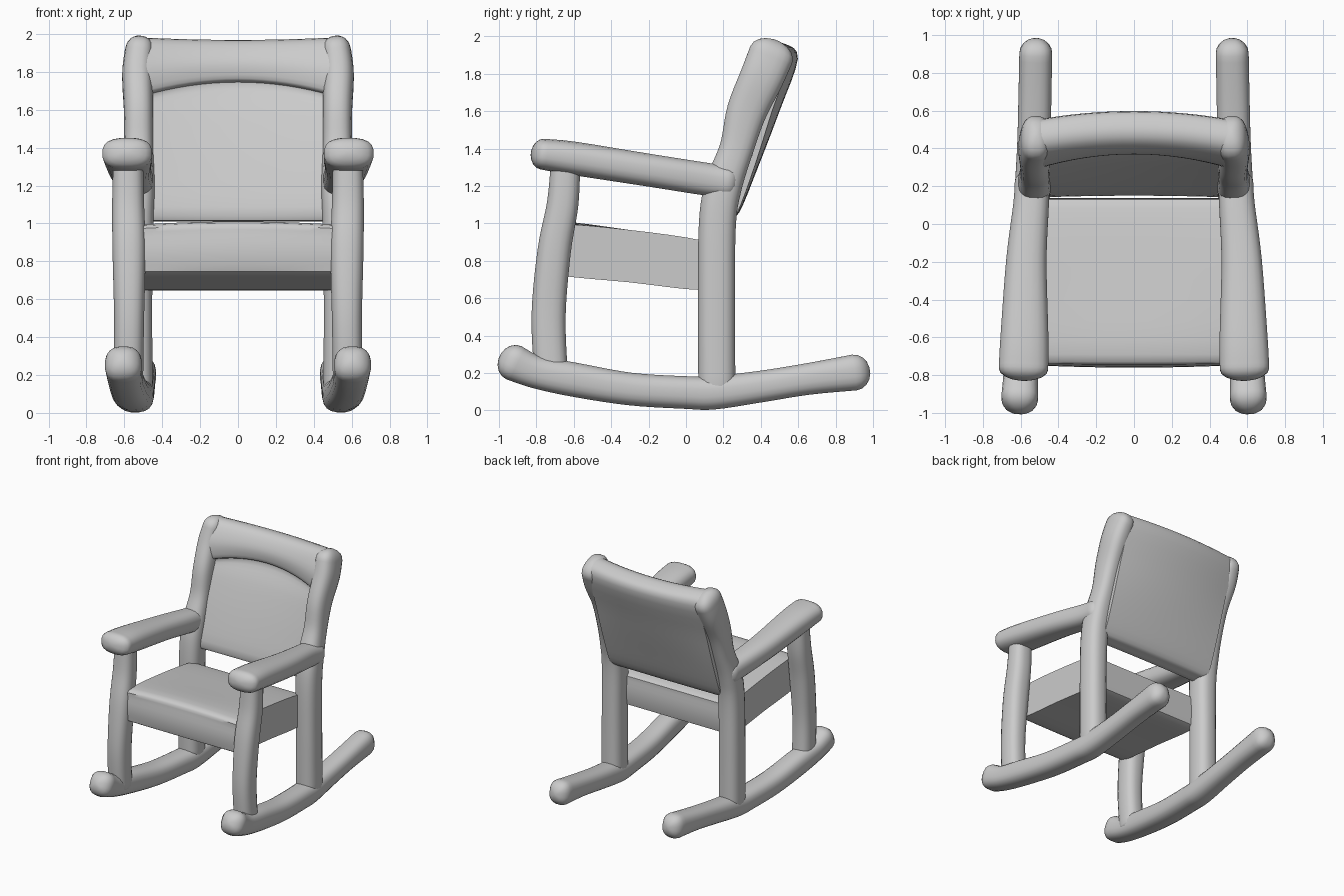
import bpy, bmesh, math
from mathutils import Vector

if "Cube" in bpy.data.objects:
    bpy.data.objects.remove(bpy.data.objects["Cube"])


def spline(pts, steps, closed=False):
    """Catmull-Rom resampling of tuples of any length."""
    n = len(pts)
    get = (lambda i: pts[i % n]) if closed else (lambda i: pts[max(0, min(n - 1, i))])
    out = []
    for i in range(n if closed else n - 1):
        a, b, c, d = (get(i + k) for k in (-1, 0, 1, 2))
        for s in range(steps):
            t = s / steps
            out.append([0.5 * (2*q + (r-p)*t + (2*p-5*q+4*r-w)*t*t + (3*q-p-3*r+w)*t**3)
                        for p, q, r, w in zip(a, b, c, d)])
    if not closed:
        out.append(list(pts[-1]))
    return out


def skin(name, rings, mirror=False):
    """Joins equal-sized rings into a closed, smooth object."""
    bm = bmesh.new()
    loops = [[bm.verts.new(p) for p in ring] for ring in rings]
    n = len(loops[0])
    for a, b in zip(loops, loops[1:]):
        for i in range(n):
            bm.faces.new((a[i], a[(i+1) % n], b[(i+1) % n], b[i]))
    bm.faces.new(loops[0])
    bm.faces.new(loops[-1])
    bmesh.ops.recalc_face_normals(bm, faces=bm.faces)
    mesh = bpy.data.meshes.new(name)
    bm.to_mesh(mesh)
    bm.free()
    ob = bpy.data.objects.new(name, mesh)
    bpy.context.collection.objects.link(ob)
    bpy.ops.object.select_all(action='DESELECT')
    ob.select_set(True)
    bpy.context.view_layer.objects.active = ob
    bpy.ops.object.shade_smooth_by_angle(angle=math.radians(40))
    if mirror:
        m = ob.modifiers.new("Mirror", 'MIRROR')
        m.use_mirror_merge = False
    return ob


def beam(name, stations, cap, sides=20, power=2.6):
    """Round-ended log; stations are x, y, z, half width, half depth."""
    st = spline(stations, 5)
    pos = [Vector(s[:3]) for s in st]
    rings = []

    def ring(c, tan, rx, rv):
        side = (Vector((1, 0, 0)) - tan * tan.x).normalized()
        up = tan.cross(side)
        r = []
        for k in range(sides):
            a = 2 * math.pi * (k + 0.5) / sides
            u, v = math.cos(a), math.sin(a)
            u = math.copysign(abs(u) ** (2 / power), u)
            v = math.copysign(abs(v) ** (2 / power), v)
            r.append(c + side * u * rx + up * v * rv)
        rings.append(r)

    angles = [math.radians(d) for d in (80, 60, 40, 20)]
    t0 = (pos[1] - pos[0]).normalized()
    t1 = (pos[-1] - pos[-2]).normalized()
    for a in angles:
        f = math.cos(a)
        ring(pos[0] - t0 * cap * math.sin(a), t0, st[0][3] * f, st[0][4] * f)
    for i, s in enumerate(st):
        tan = (pos[min(i+1, len(pos)-1)] - pos[max(i-1, 0)]).normalized()
        ring(pos[i], tan, s[3], s[4])
    for a in reversed(angles):
        f = math.cos(a)
        ring(pos[-1] + t1 * cap * math.sin(a), t1, st[-1][3] * f, st[-1][4] * f)
    return skin(name, rings, True)


def cushion(name, profile, half, steps=4, slices=16):
    """Side profile swept across x; points are y, z and their shift at the ends."""
    prof = spline(profile, steps, True)
    rings = []
    for i in range(slices + 1):
        u = 2 * i / slices - 1
        rings.append([(u * half, y + dy * u * u, z + dz * u * u) for y, z, dy, dz in prof])
    return skin(name, rings)


# Rockers
beam("rocker", [
    (-.605, -.92, .255, .098, .098), (-.60, -.80, .205, .092, .088),
    (-.59, -.60, .165, .092, .092), (-.57, -.30, .115, .095, .088),
    (-.55, 0, .096, .095, .088), (-.54, .15, .095, .095, .09),
    (-.53, .40, .128, .09, .085), (-.525, .65, .168, .088, .085),
    (-.52, .90, .203, .088, .097)], .085)

# Front legs
beam("front_leg", [
    (-.58, -.72, .18, .08, .09), (-.575, -.735, .5, .08, .092),
    (-.575, -.705, .85, .088, .09), (-.58, -.66, 1.1, .085, .085),
    (-.58, -.645, 1.3, .08, .08)], .03)

# Back legs running up into the back posts
beam("back_leg_and_post", [
    (-.54, .165, .12, .09, .10), (-.54, .163, .6, .088, .10),
    (-.535, .168, 1.0, .09, .10), (-.53, .20, 1.2, .09, .10),
    (-.525, .27, 1.4, .078, .092), (-.525, .325, 1.6, .078, .108),
    (-.53, .405, 1.78, .082, .118), (-.52, .455, 1.9, .078, .122)], .085)

# Armrests
beam("armrest", [
    (-.585, -.765, 1.37, .132, .083), (-.58, -.6, 1.348, .128, .09),
    (-.57, -.2, 1.285, .108, .088), (-.545, .1, 1.238, .095, .088),
    (-.54, .22, 1.222, .092, .085)], .065)

# Seat
cushion("seat", [
    (-.755, .78, .01, 0), (-.75, .94, .01, -.01), (-.69, 1.01, 0, -.015),
    (-.3, .965, 0, 0), (.08, .91, 0, 0), (.13, .86, 0, 0), (.13, .69, 0, 0),
    (.07, .645, 0, 0), (-.3, .685, 0, 0), (-.69, .725, 0, 0)], .5)

# Backrest with its thick, overhanging headrest roll
cushion("backrest", [
    (.15, 1.04, -.01, 0), (.225, 1.3, -.02, 0), (.33, 1.58, -.04, -.02),
    (.405, 1.73, -.08, -.07), (.375, 1.765, -.08, -.07),
    (.375, 1.86, -.07, -.03), (.44, 1.955, -.05, .01), (.53, 1.96, -.04, .01),
    (.598, 1.88, -.045, 0), (.50, 1.6, -.04, 0), (.385, 1.3, -.02, 0),
    (.285, 1.06, -.01, 0), (.22, 1.02, 0, 0)], .51)
